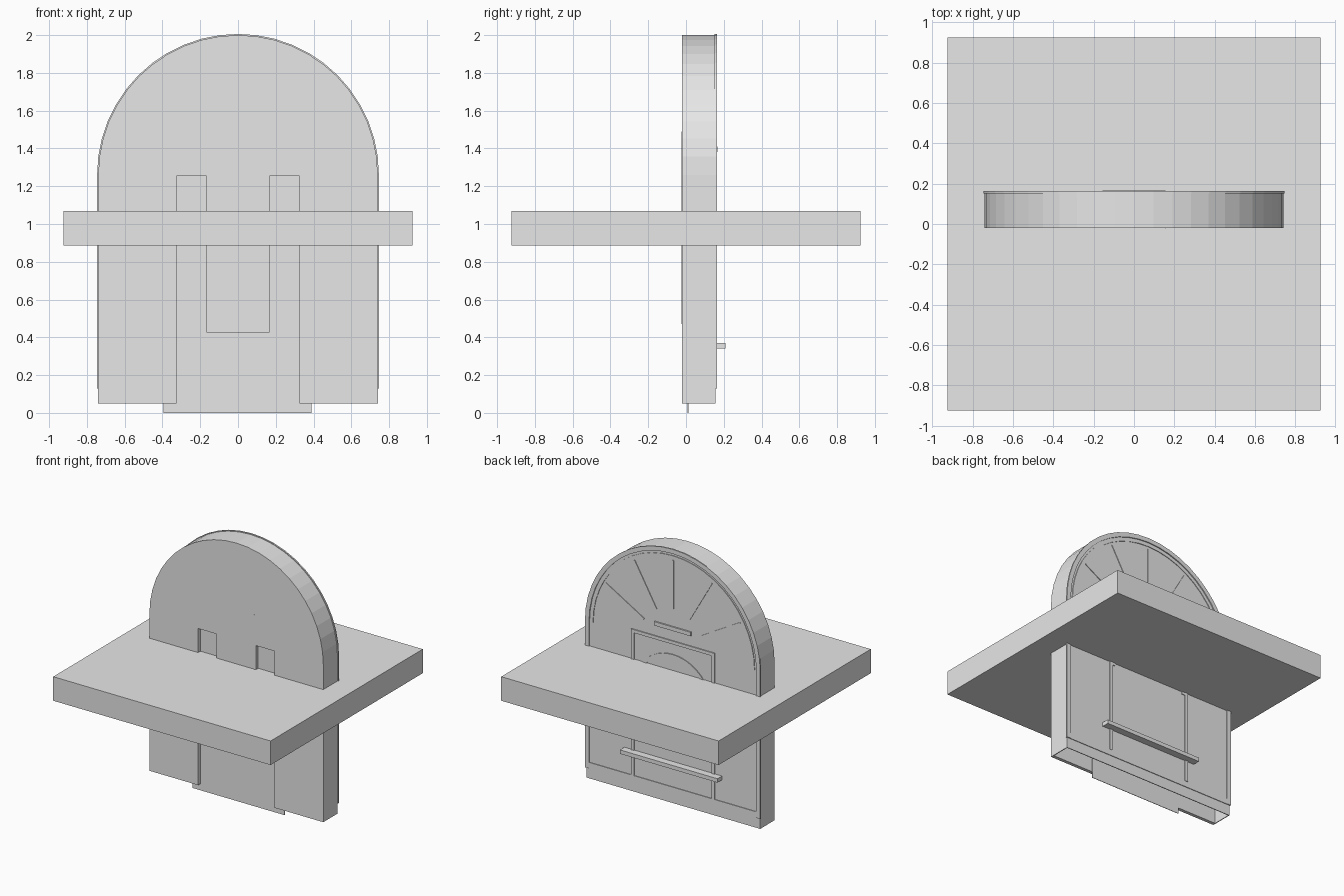
import bpy, bmesh, math

if "Cube" in bpy.data.objects:
    bpy.data.objects.remove(bpy.data.objects["Cube"])

grey = bpy.data.materials.new("plain_grey")
grey.diffuse_color = (0.8, 0.8, 0.8, 1)
grey.use_nodes = True
grey.node_tree.nodes["Principled BSDF"].inputs["Base Color"].default_value = grey.diffuse_color

SPRING = 1.26   # height where the arch starts
BACK = 0.155    # rear face of the slab


def prism(name, outline, y0, y1):
    """Extrude an (x, z) outline from y0 to y1."""
    bm = bmesh.new()
    face = bm.faces.new([bm.verts.new((x, y0, z)) for x, z in outline])
    new = bmesh.ops.extrude_face_region(bm, geom=[face])["geom"]
    for v in new:
        if isinstance(v, bmesh.types.BMVert):
            v.co.y = y1
    bmesh.ops.recalc_face_normals(bm, faces=bm.faces)
    mesh = bpy.data.meshes.new(name)
    bm.to_mesh(mesh)
    bm.free()
    mesh.materials.append(grey)
    obj = bpy.data.objects.new(name, mesh)
    bpy.context.collection.objects.link(obj)
    return obj


def box(name, x0, x1, y0, y1, z0, z1):
    return prism(name, [(x0, z0), (x1, z0), (x1, z1), (x0, z1)], y0, y1)


def arch(r, bottom=None, centre=SPRING, n=24):
    """Open arch path from right foot over the top to left foot."""
    pts = [(r * math.cos(math.pi * i / n), centre + r * math.sin(math.pi * i / n))
           for i in range(n + 1)]
    if bottom is not None:
        pts = [(r, bottom)] + pts + [(-r, bottom)]
    return pts


def arch_band(name, outer, inner, y0, y1, bottom=None, centre=SPRING):
    return prism(name, arch(outer, bottom, centre) + arch(inner, bottom, centre)[::-1], y0, y1)


# Horizontal platform
box("platform", -0.925, 0.925, -0.925, 0.925, 0.885, 1.07)

# Arched slab: front sheet with a U-shaped notch, side wall and back sheet
notch = [(-0.325, 0.05), (-0.325, 1.255), (-0.167, 1.255), (-0.167, 0.425),
         (0.167, 0.425), (0.167, 1.255), (0.325, 1.255), (0.325, 0.05)]
prism("front_panel", arch(0.74, 0.05) + notch, -0.02, 0.006)
arch_band("side_wall", 0.74, 0.734, -0.02, BACK, 0.05)
prism("back_panel", arch(0.74, 0.05), BACK - 0.006, BACK)

# Recessed plate behind the notch, and a thin front seam
box("recessed_plate", -0.395, 0.39, 0.008, 0.012, 0, 1.3)
box("front_seam", 0.153, 0.155, -0.023, -0.02, 0.47, 1.49)

# Raised frame on the back
arch_band("back_rim", 0.746, 0.712, BACK - 0.003, 0.163, 0.13)
box("bottom_rail", -0.712, 0.712, BACK, 0.16, 0.13, 0.175)
arch_band("inner_arch_trim", 0.695, 0.68, BACK, 0.16)

# Sunburst bars
for k in range(1, 6):
    a = math.radians(30 * k)
    c, s, w = math.cos(a), math.sin(a), 0.005
    quad = [(r * c - t * s, SPRING + r * s + t * c)
            for r, t in ((0.285, -w), (0.66, -w), (0.66, w), (0.285, w))]
    prism("sunburst_bar", quad, BACK, 0.16)
box("sunburst_base", -0.155, 0.155, BACK, 0.166, 1.38, 1.41)

# Door surround, inner arch and bar
for side in (-1, 1):
    x0, x1 = sorted((side * 0.33, side * 0.355))
    box("door_jamb", x0, x1, BACK, 0.163, 0.175, 1.275)
box("door_lintel", -0.355, 0.355, BACK, 0.163, 1.275, 1.3)
arch_band("door_arch", 0.33, 0.305, BACK, 0.161, centre=0.865)
box("door_bar", -0.415, 0.415, BACK, 0.21, 0.34, 0.37)
